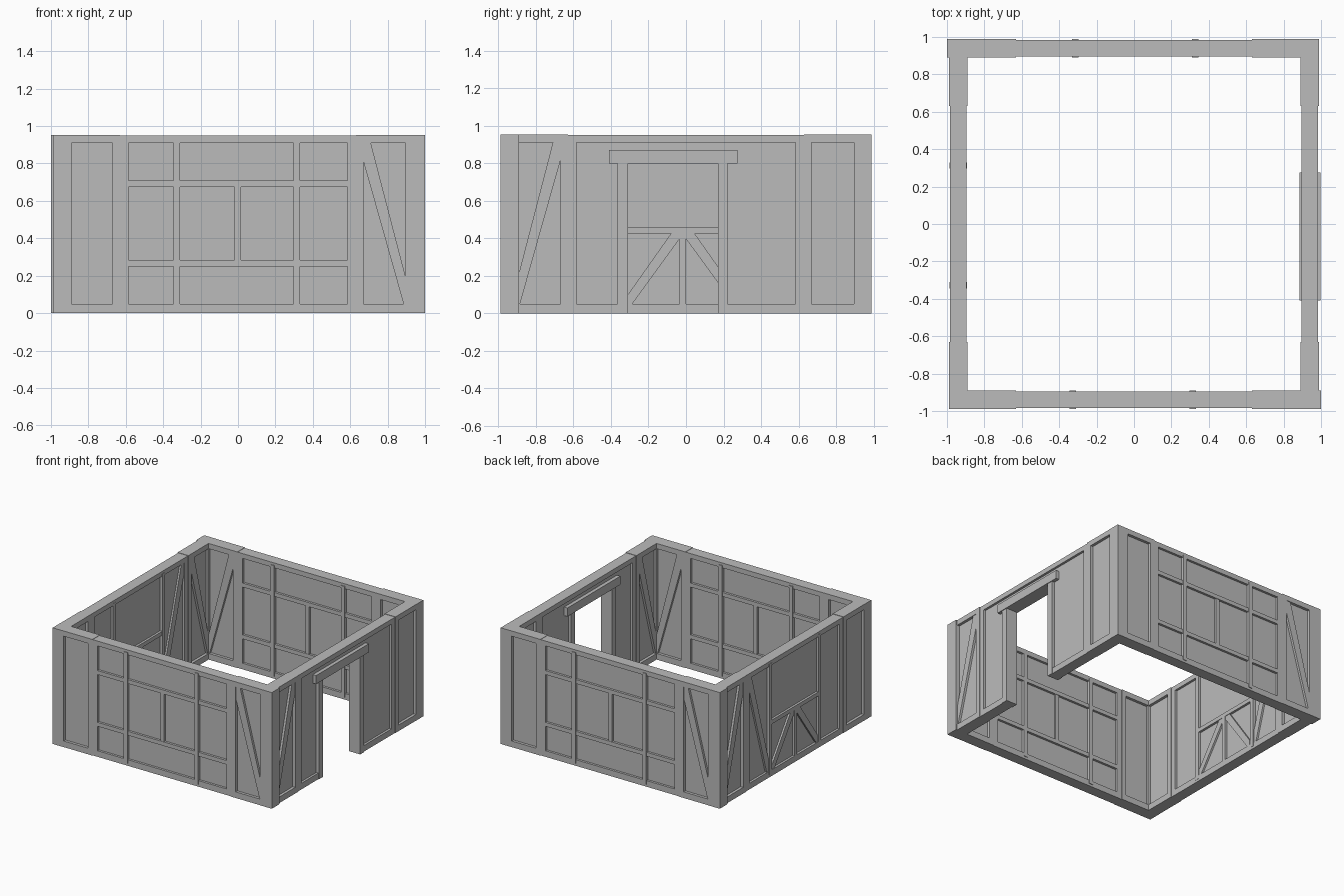
import bpy, bmesh, math
from mathutils import Matrix

if "Cube" in bpy.data.objects:
    bpy.data.objects.remove(bpy.data.objects["Cube"])

grey = bpy.data.materials.new("plain_grey")
grey.use_nodes = True
colour = (0.5, 0.5, 0.5, 1)
grey.diffuse_color = colour
grey.node_tree.nodes["Principled BSDF"].inputs["Base Color"].default_value = colour

MID = 0.94      # distance of the wall centre line from the middle
TOP = 0.95
CORE, FRAME, CORNER, BAR = 0.026, 0.045, 0.049, 0.05   # half thicknesses


def prism(name, points, half, turn):
    """Extrude a (along, height) outline through the wall, then turn it to its side."""
    bm = bmesh.new()
    rear = [bm.verts.new((u, -MID + half, z)) for u, z in points]
    fore = [bm.verts.new((u, -MID - half, z)) for u, z in points]
    bm.faces.new(rear)
    bm.faces.new(fore[::-1])
    n = len(points)
    for i in range(n):
        j = (i + 1) % n
        bm.faces.new((rear[i], fore[i], fore[j], rear[j]))
    bm.transform(Matrix.Rotation(math.radians(90 * turn), 4, "Z"))
    bmesh.ops.recalc_face_normals(bm, faces=bm.faces)
    mesh = bpy.data.meshes.new(name)
    bm.to_mesh(mesh)
    bm.free()
    mesh.materials.append(grey)
    obj = bpy.data.objects.new(name, mesh)
    bpy.context.collection.objects.link(obj)
    return obj


def slab(name, u0, u1, z0, z1, half, turn):
    return prism(name, [(u0, z0), (u1, z0), (u1, z1), (u0, z1)], half, turn)


def corner_brace(turn, sign):
    outline = [(.665, .91), (.71, .91), (.905, .16), (.905, .05), (.885, .05), (.665, .83)]
    prism("corner_brace", [(sign * u, z) for u, z in outline], FRAME, turn)


def end_frames(turn):
    """Corner rails and the paired posts where a corner meets the wall."""
    for s in (-1, 1):
        def piece(name, a, b, z0, z1, half):
            slab(name, min(s * a, s * b), max(s * a, s * b), z0, z1, half, turn)
        piece("corner_top_rail", .63, .95, .91, TOP + .003, CORNER)
        piece("corner_bottom_rail", .63, .95, 0, .05, CORNER)
        piece("corner_joint_post", .63, .67, 0, TOP + .003, CORNER)
        piece("wall_end_post", .585, .64, 0, TOP, FRAME)


# Front and back walls: a three by three grid of panels
for turn in (0, 2):
    end_frames(turn)
    corner_brace(turn, 1)
    slab("wall_panel", -.93, .93, .01, .94, CORE, turn)
    slab("top_rail", -.64, .64, .91, TOP, FRAME, turn)
    slab("bottom_rail", -.64, .64, 0, .05, FRAME, turn)
    for u in (-.345, .297):
        slab("grid_post", u, u + .034, .02, .93, BAR, turn)
    for z in (.25, .675):
        slab("grid_rail", -.6, .6, z, z + .033, FRAME, turn)
    slab("middle_post", -.018, .016, .27, .69, FRAME - .003, turn)

# Doorway wall
end_frames(1)
corner_brace(1, -1)
for u0, u1 in ((-.93, -.31), (.17, .93)):
    slab("door_wall_panel", u0, u1, .01, .94, CORE, 1)
slab("panel_above_door", -.32, .18, .8, .94, CORE, 1)
slab("door_wall_top_rail", -.64, .64, .91, TOP, FRAME, 1)
for u0, u1 in ((-.64, -.31), (.17, .64)):
    slab("door_wall_bottom_rail", u0, u1, 0, .05, FRAME, 1)
for u0, u1 in ((-.365, -.31), (.17, .22)):
    slab("door_jamb", u0, u1, 0, .82, BAR, 1)
slab("door_lintel", -.41, .275, .8, .87, .056, 1)

# Braced wall opposite the doorway
end_frames(3)
corner_brace(3, -1)
slab("braced_wall_panel", -.93, .93, .01, .94, CORE, 3)
slab("braced_wall_top_rail", -.64, .64, .91, TOP, FRAME, 3)
slab("braced_wall_bottom_rail", -.64, .64, 0, .05, FRAME, 3)
for u in (-.33, .31):
    slab("braced_wall_post", u, u + .034, .02, .93, FRAME + .002, 3)
slab("breast_rail", -.32, .33, .425, .458, FRAME, 3)
slab("lower_middle_post", 0, .035, .03, .44, FRAME, 3)
for s in (-1, 1):
    low = [(.017 + s * u, z) for u, z in
           ((.015, .43), (.06, .43), (.3, .09), (.3, .05), (.27, .05), (.015, .4))]
    prism("lower_brace", low, FRAME - .004, 3)
prism("side_brace", [(-.585, .91), (-.55, .91), (-.325, .13), (-.325, .05),
                     (-.355, .05), (-.585, .82)], FRAME - .004, 3)

# Square posts at the four outer corners
for turn in range(4):
    depth = .05
    slab("corner_post", .895, 1.0 if turn % 2 == 0 else .99, 0, TOP + .003, depth, turn)
